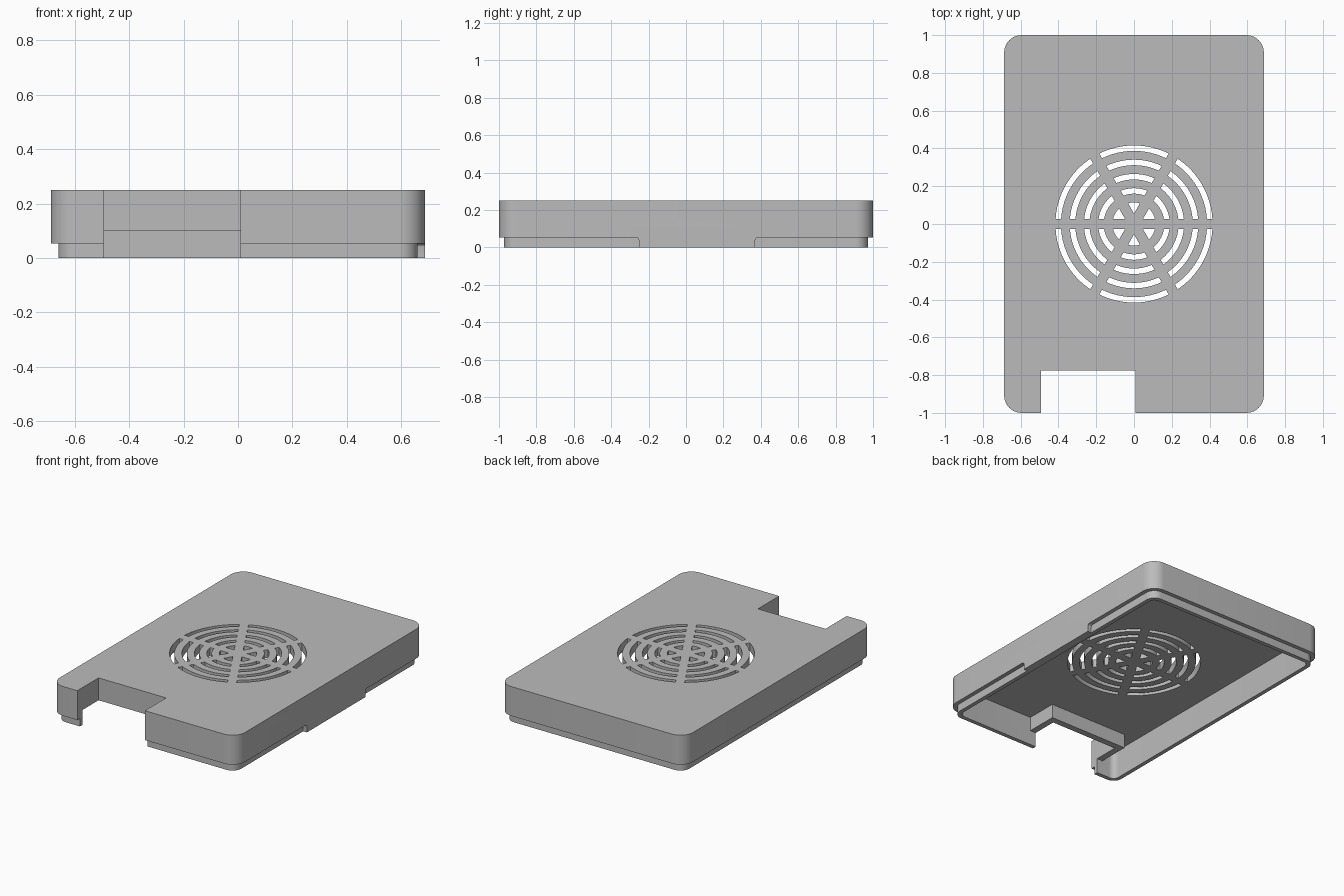
import bpy
import bmesh
from math import sin, cos, asin, pi, radians
from mathutils import Matrix, Vector

cube = bpy.data.objects.get("Cube")
if cube:
    bpy.data.objects.remove(cube)

UNIT = 0.0275            # one module of wall thickness
HALF_X, HALF_Y = 0.6875, 1.0
TOP, LEDGE = 0.25, 0.053
CEILING = TOP - 2 * UNIT

grey = bpy.data.materials.new("case_grey")
grey.use_nodes = True
colour = (0.5, 0.5, 0.5, 1)
grey.diffuse_color = colour
grey.node_tree.nodes["Principled BSDF"].inputs["Base Color"].default_value = colour


def prisms(name, outlines, low, high, matrix=Matrix()):
    """Extrude closed 2D outlines from low to high into one object."""
    bm = bmesh.new()
    for outline in outlines:
        face = bm.faces.new([bm.verts.new((x, y, low)) for x, y in outline])
        made = bmesh.ops.extrude_face_region(bm, geom=[face])["geom"]
        for v in made:
            if isinstance(v, bmesh.types.BMVert):
                v.co.z = high
    bm.transform(matrix)
    bmesh.ops.recalc_face_normals(bm, faces=bm.faces)
    mesh = bpy.data.meshes.new(name)
    bm.to_mesh(mesh)
    bm.free()
    mesh.materials.append(grey)
    obj = bpy.data.objects.new(name, mesh)
    bpy.context.collection.objects.link(obj)
    return obj


def rectangle(x0, x1, y0, y1):
    return [(x0, y0), (x1, y0), (x1, y1), (x0, y1)]


def rounded(inset, radius, steps=10):
    hx, hy = HALF_X - inset - radius, HALF_Y - inset - radius
    points = []
    for quarter, (sx, sy) in enumerate([(1, 1), (-1, 1), (-1, -1), (1, -1)]):
        for i in range(steps + 1):
            a = (quarter + i / steps) * pi / 2
            points.append((sx * hx + radius * cos(a), sy * hy + radius * sin(a)))
    return points


def combine(target, tool, operation):
    mod = target.modifiers.new(operation.lower(), "BOOLEAN")
    mod.operation, mod.solver, mod.object = operation, "EXACT", tool
    bpy.ops.object.select_all(action="DESELECT")
    bpy.context.view_layer.objects.active = target
    target.select_set(True)
    bpy.ops.object.modifier_apply(modifier=mod.name)
    bpy.data.objects.remove(tool)


# Main shell with a stepped lip below it
case = prisms("case_cover", [rounded(0, 0.092)], LEDGE, TOP)
combine(case, prisms("lip", [rounded(UNIT, 0.065)], 0, 0.1), "UNION")

# Flush side tab with small fillets where it meets the ledge
FILLET = 0.015


def flare(edge, side):
    return [(edge + side * FILLET * (1 - cos(a)), LEDGE - FILLET + FILLET * sin(a))
            for a in (0, pi / 6, pi / 3, pi / 2)]


left_end, right_end = flare(-0.252, -1), flare(0.37, 1)
tab_outline = ([(-0.252, 0)] + left_end + [(left_end[-1][0], 0.1), (right_end[-1][0], 0.1)]
               + right_end[::-1] + [(0.37, 0)])
yz_plane = Matrix(((0, 0, 1, 0), (1, 0, 0, 0), (0, 1, 0, 0), (0, 0, 0, 1)))
combine(case, prisms("tab", [tab_outline], 0.645, HALF_X, yz_plane), "UNION")

# Hollow inside
combine(case, prisms("cavity", [rounded(2 * UNIT, 0.04)], -0.1, CEILING), "DIFFERENCE")

# Front notch with a short skirt around it
NX0, NX1, NY = -0.492, 0.009, -0.775
RIB = 1.6 * UNIT
combine(case, prisms("skirt", [rectangle(NX0 - RIB, NX1 + RIB, -0.97, NY + RIB)],
                     0.1, CEILING + 0.02), "UNION")
combine(case, prisms("notch", [rectangle(NX0, NX1, -1.2, NY)], -0.1, 0.4), "DIFFERENCE")


# Round fan grille: concentric slots split by six spokes
def slot(outer, inner, turn, half_spoke=UNIT, steps=12):
    def arc(r):
        limit = pi / 6 - asin(half_spoke / r)
        return [(r, limit * (2 * i / steps - 1)) for i in range(steps + 1)]
    polar = arc(outer) + (arc(inner)[::-1] if inner else [(2 * half_spoke, 0)])
    return [(r * cos(a + turn), r * sin(a + turn)) for r, a in polar]


slots = []
for sector in range(6):
    turn = radians(30 + 60 * sector)
    for ring in range(5):
        outer = 0.114 + 0.0755 * ring
        slots.append(slot(outer, outer - 0.029 if ring else None, turn))
combine(case, prisms("grille", slots, 0.15, 0.3), "DIFFERENCE")

bpy.ops.object.shade_smooth_by_angle(angle=radians(30))
